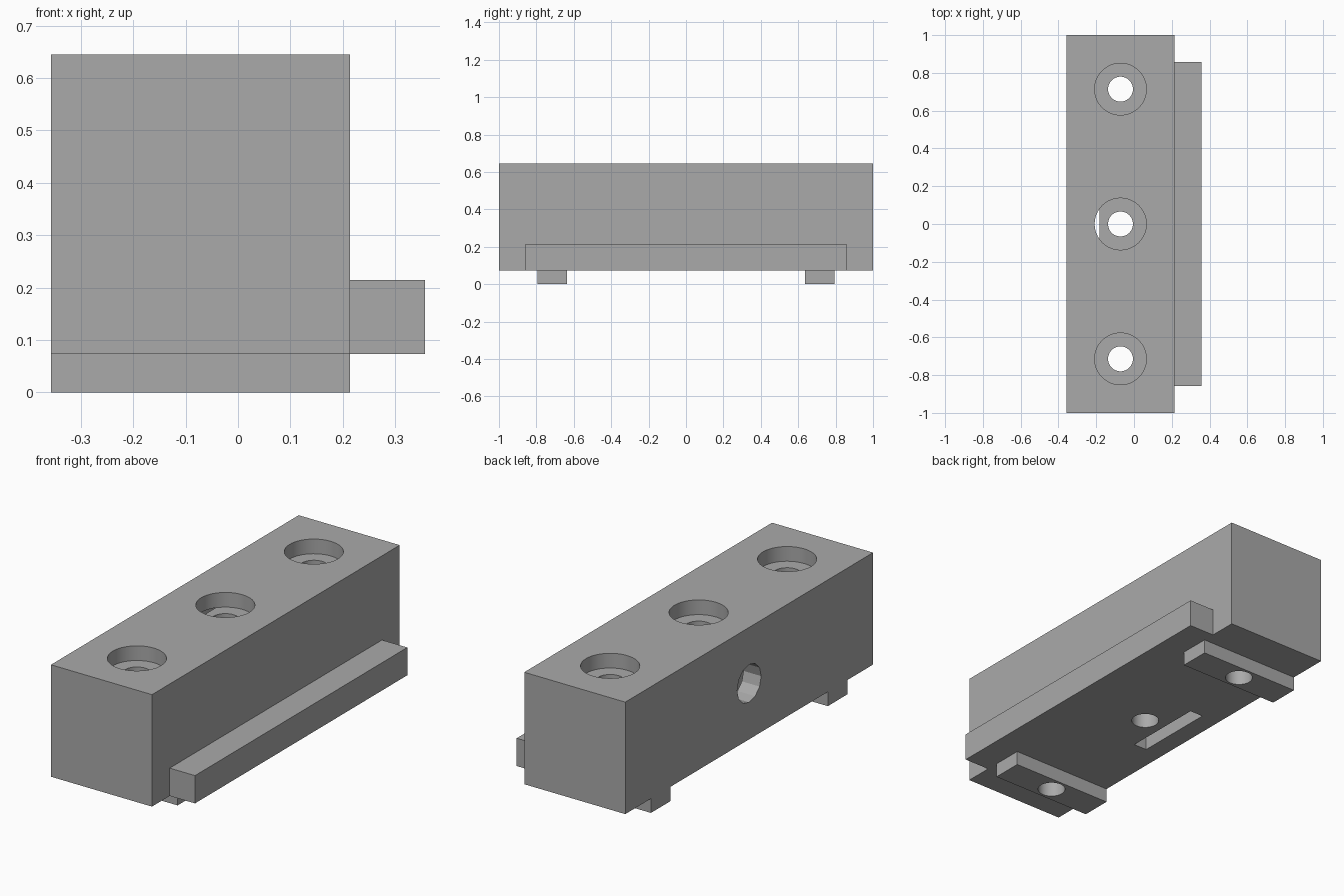
import bpy
from math import pi

cube = bpy.data.objects.get("Cube")
if cube:
    bpy.data.objects.remove(cube, do_unlink=True)

gray = bpy.data.materials.new("plain gray")
gray.use_nodes = True
gray.diffuse_color = (0.4, 0.4, 0.4, 1)
gray.node_tree.nodes["Principled BSDF"].inputs["Base Color"].default_value = (0.4, 0.4, 0.4, 1)


def box(name, x, y, z):
    """Box from (low, high) pairs on each axis."""
    bpy.ops.mesh.primitive_cube_add(size=1, location=[sum(p) / 2 for p in (x, y, z)])
    ob = bpy.context.object
    ob.name = name
    ob.scale = [p[1] - p[0] for p in (x, y, z)]
    bpy.ops.object.transform_apply(location=True, rotation=False, scale=True)
    ob.data.materials.append(gray)
    return ob


def drill(name, radius, depth, location, rotation=(0, 0, 0), sides=48):
    bpy.ops.mesh.primitive_cylinder_add(vertices=sides, radius=radius, depth=depth,
                                        location=location, rotation=rotation)
    ob = bpy.context.object
    ob.name = name
    ob.data.materials.append(gray)
    return ob


def cut(target, cutters):
    """Subtract the cutters, then discard them."""
    bpy.context.view_layer.objects.active = target
    for cutter in cutters:
        cutter.hide_render = True
        mod = target.modifiers.new("cut", "BOOLEAN")
        mod.operation = "DIFFERENCE"
        mod.solver = "EXACT"
        mod.object = cutter
        bpy.ops.object.modifier_apply(modifier=mod.name)
        bpy.data.objects.remove(cutter, do_unlink=True)


LEFT, RIGHT, BASE, TOP = -0.357, 0.214, 0.073, 0.645
HOLE_X = (LEFT + RIGHT) / 2
PITCH = 0.714

# Block with the side rail, and two locating keys underneath
body = box("block", (LEFT, RIGHT), (-1, 1), (BASE, TOP))
rail = box("side_rail", (RIGHT, 0.357), (-0.857, 0.857), (BASE, 0.215))
keys = [box(name, (LEFT, RIGHT), (y - 0.079, y + 0.079), (0, BASE))
        for name, y in (("front_key", -PITCH), ("back_key", PITCH))]

# Counterbored screw holes
cutters = []
for y in (-PITCH, 0, PITCH):
    cutters.append(drill("counterbore", 0.137, 0.15, (HOLE_X, y, TOP)))
    cutters.append(drill("screw_hole", 0.066, 2, (HOLE_X, y, 0.3)))

# Nut slot from below, and the side hole that opens into it
cutters.append(box("nut_slot", (-0.257, -0.182), (-0.214, 0.214), (0, 0.57)))
cutters.append(drill("side_hole", 0.097, 0.25, (-0.345, 0, 0.359), (0, pi / 2, 0), 12))
cut(body, cutters)
for key, y in zip(keys, (-PITCH, PITCH)):
    cut(key, [drill("key_hole", 0.066, 1, (HOLE_X, y, 0))])

# Smooth the bores, keep the edges crisp
for ob in [body, rail] + keys:
    bpy.ops.object.select_all(action="DESELECT")
    ob.select_set(True)
    bpy.context.view_layer.objects.active = ob
    bpy.ops.object.shade_smooth_by_angle(angle=pi / 9)
